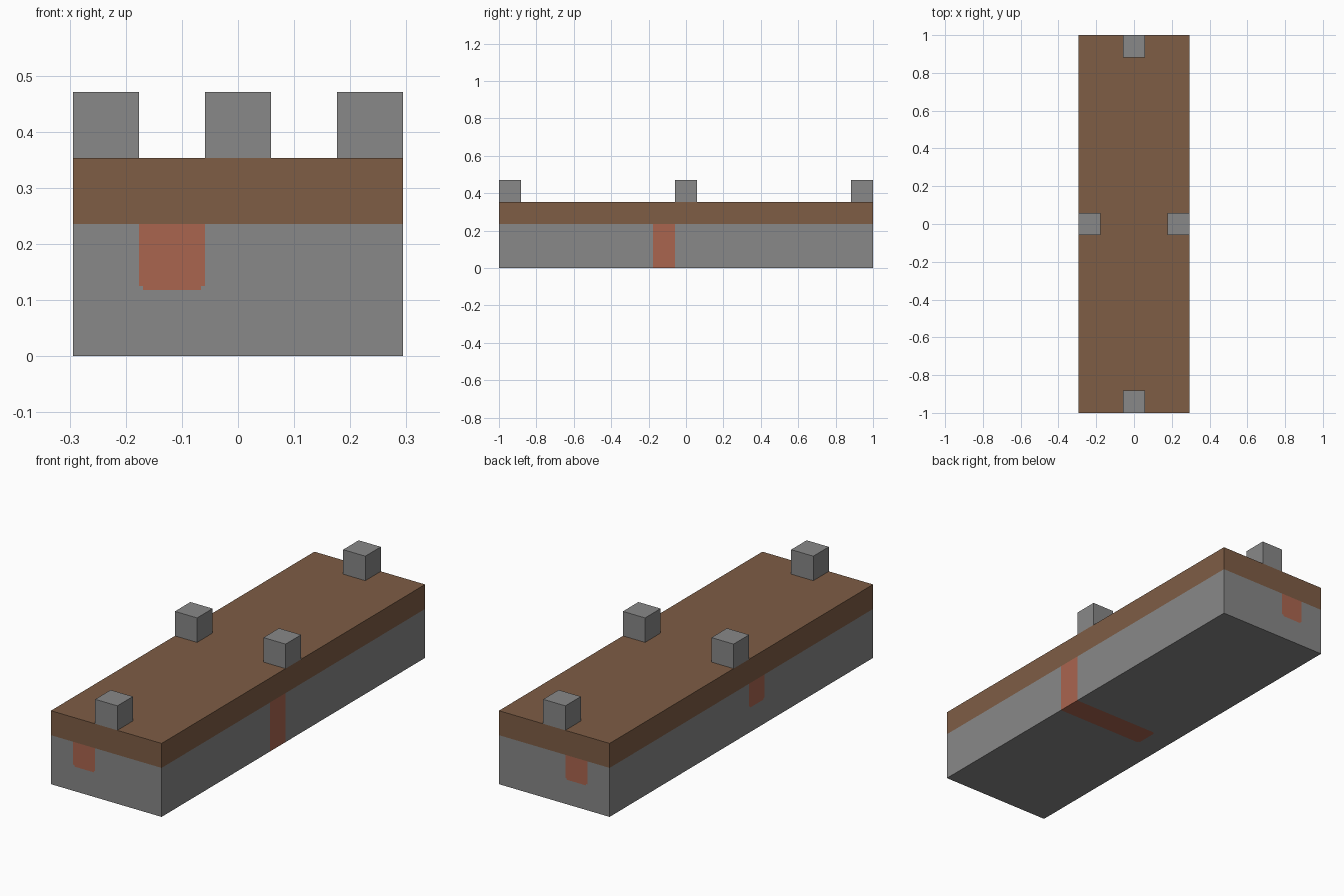
import bpy
import bmesh
from mathutils import Vector

cube = bpy.data.objects.get("Cube")
if cube:
    bpy.data.objects.remove(cube, do_unlink=True)

U = 2 / 17            # size of one block
T = U / 16            # small corner step
HALF = Vector((2.5 * U, 1.0, 0))
TOP, BAND = 3 * U, 2 * U
LO, HI = -1.5 * U, -0.5 * U   # marking span along both x and y


def linear(c):
    c /= 255
    return c / 12.92 if c <= 0.04045 else ((c + 0.055) / 1.055) ** 2.4


def material(name, *rgb):
    mat = bpy.data.materials.new(name)
    colour = (*[linear(c) for c in rgb], 1)
    mat.use_nodes = True
    mat.diffuse_color = colour
    bsdf = next(n for n in mat.node_tree.nodes if n.type == "BSDF_PRINCIPLED")
    bsdf.inputs["Base Color"].default_value = colour
    return mat


grey = material("stone grey", 136, 136, 136)
brown = material("wood brown", 126, 93, 69)
red = material("clay red", 170, 101, 79)


def box(name, low, high, mats):
    bm = bmesh.new()
    bmesh.ops.create_cube(bm, size=1)
    low, high = Vector(low), Vector(high)
    for v in bm.verts:
        v.co = [(low[i] + high[i]) / 2 + v.co[i] * (high[i] - low[i]) for i in range(3)]
    mesh = bpy.data.meshes.new(name)
    obj = bpy.data.objects.new(name, mesh)
    bpy.context.collection.objects.link(obj)
    for m in mats:
        mesh.materials.append(m)
    return bm, mesh


def in_tab(a, depth):
    """Inside a tab with stepped corners; depth is the distance past its end."""
    return LO < a < HI and depth > 0 and (depth > T or LO + T < a < HI - T)


def marking(face):
    c, n = face.calc_center_median(), face.normal
    if n.z > 0.5:
        return 1
    if n.z < -0.5:                       # underside strip
        return 2 if in_tab(c.y, c.x - LO) else 0
    if c.z > BAND:                       # upper band
        return 1
    if n.x > 0.5:                        # full-height strip on the left side
        return 2 if LO < c.y < HI else 0
    along = c.y if n.x < -0.5 else c.x   # short tabs on the other sides
    return 2 if in_tab(along, c.z - U) else 0


# Main body, cut along the colour borders
bm, mesh = box("body", (-HALF.x, -HALF.y, 0), (HALF.x, HALF.y, TOP), (grey, brown, red))
steps = (LO, LO + T, HI - T, HI)
for axis, cuts in enumerate((steps, steps, (U, U + T, BAND))):
    normal = Vector([float(i == axis) for i in range(3)])
    for cut in cuts:
        geom = bm.verts[:] + bm.edges[:] + bm.faces[:]
        bmesh.ops.bisect_plane(bm, geom=geom, plane_co=normal * cut, plane_no=normal)
bm.normal_update()
for f in bm.faces:
    f.material_index = marking(f)
bm.to_mesh(mesh)
bm.free()

# Four posts, one at the middle of each top edge
inset = U / 2
for name, x, y in (("front_post", 0, inset - HALF.y), ("back_post", 0, HALF.y - inset),
                   ("left_post", HALF.x - inset, 0), ("right_post", inset - HALF.x, 0)):
    bm, mesh = box(name, (x - inset, y - inset, TOP), (x + inset, y + inset, TOP + U), (grey,))
    bm.normal_update()
    bmesh.ops.delete(bm, geom=[f for f in bm.faces if f.normal.z < -0.5], context="FACES")
    bm.to_mesh(mesh)
    bm.free()
